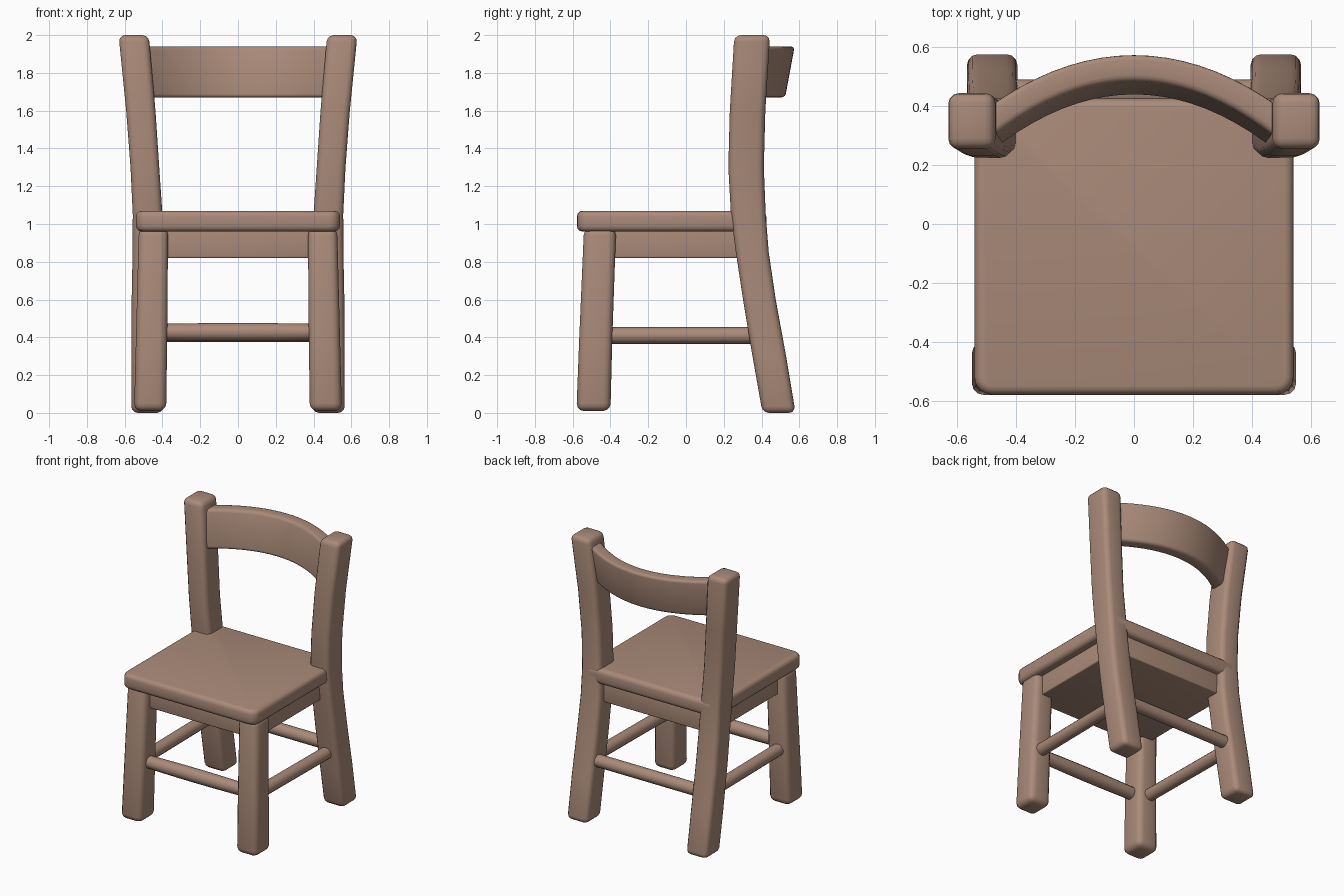
import bpy, bmesh, math
from mathutils import Vector

cube = bpy.data.objects.get("Cube")
if cube:
    bpy.data.objects.remove(cube, do_unlink=True)

wood = bpy.data.materials.new("warm_brown_wood")
wood.use_nodes = True
colour = (0.40, 0.255, 0.19, 1)
wood.diffuse_color = colour
bsdf = next(n for n in wood.node_tree.nodes if n.type == 'BSDF_PRINCIPLED')
bsdf.inputs["Base Color"].default_value = colour
bsdf.inputs["Roughness"].default_value = 0.8


def round_edges(bm, width, segments, test):
    edges = [e for e in bm.edges if e.is_manifold and test(e)]
    bmesh.ops.bevel(bm, geom=edges, offset=width, segments=segments,
                    profile=0.5, affect='EDGES', clamp_overlap=True)


def sharp(e):
    return e.calc_face_angle(0) > 0.65


def upright(e):
    d = e.verts[0].co - e.verts[1].co
    return abs(d.z) > 0.9 * d.length


def loft(name, rings, bevel, corner=0):
    """Skin a row of matching rings, cap the ends and soften the edges."""
    bm = bmesh.new()
    rows = [[bm.verts.new(p) for p in ring] for ring in rings]
    for a, b in zip(rows, rows[1:]):
        for i in range(len(a)):
            j = (i + 1) % len(a)
            bm.faces.new((a[i], a[j], b[j], b[i]))
    bm.faces.new(rows[0])
    bm.faces.new(rows[-1])
    bmesh.ops.recalc_face_normals(bm, faces=bm.faces)
    if corner:
        round_edges(bm, corner, 4, upright)
    if bevel:
        round_edges(bm, bevel, 3, sharp)
    bmesh.ops.recalc_face_normals(bm, faces=bm.faces)
    mesh = bpy.data.meshes.new(name)
    bm.to_mesh(mesh)
    bm.free()
    mesh.materials.append(wood)
    for p in mesh.polygons:
        p.use_smooth = True
    mesh.set_sharp_from_angle(angle=math.radians(40))
    obj = bpy.data.objects.new(name, mesh)
    bpy.context.collection.objects.link(obj)
    return obj


def rect(z, x0, x1, y0, y1, side=1):
    return [(side * x0, y0, z), (side * x1, y0, z), (side * x1, y1, z), (side * x0, y1, z)]


def rod(name, start, end, radius, bulge=0.0):
    a, b = Vector(start), Vector(end)
    u = (b - a).normalized()
    v = u.cross(Vector((0, 0, 1))).normalized()
    w = u.cross(v)
    rings = []
    for k in range(9):
        t = k / 8
        r = radius + bulge * math.sin(math.pi * t)
        rings.append([a.lerp(b, t) + r * (math.cos(q) * v + math.sin(q) * w)
                      for q in (math.tau * i / 12 for i in range(12))])
    return loft(name, rings, 0)


# Leg sections: z, inner x, outer x, front y, back y
front_leg = [(0.01, 0.38, 0.55, -0.58, -0.40),
             (0.4, 0.375, 0.54, -0.565, -0.39),
             (0.98, 0.37, 0.525, -0.54, -0.37)]
back_leg = [(0.0, 0.395, 0.565, 0.405, 0.58),
            (0.3, 0.395, 0.565, 0.352, 0.53),
            (0.6, 0.393, 0.563, 0.302, 0.475),
            (0.85, 0.393, 0.558, 0.264, 0.438),
            (1.05, 0.40, 0.557, 0.238, 0.422),
            (1.3, 0.417, 0.569, 0.224, 0.412),
            (1.6, 0.437, 0.592, 0.232, 0.42),
            (2.0, 0.472, 0.632, 0.256, 0.445)]
for side, word in ((1, "left"), (-1, "right")):
    loft("front_leg_" + word, [rect(*s, side) for s in front_leg], 0.04)
    loft("back_leg_" + word, [rect(*s, side) for s in back_leg], 0.035)
    rod("side_stretcher_" + word, (side * 0.465, -0.46, 0.41), (side * 0.475, 0.40, 0.41), 0.044)

# Seat board and the block beneath it
loft("seat", [rect(z, -0.54, 0.54, -0.578, 0.425) for z in (0.96, 1.07)], 0.03, 0.06)
loft("seat_apron", [rect(z, -0.475, 0.475, -0.48, 0.38) for z in (0.82, 0.98)], 0.008)

# Cross stretchers
rod("front_stretcher", (-0.43, -0.48, 0.428), (0.43, -0.48, 0.428), 0.043, 0.005)
rod("back_stretcher", (-0.45, 0.445, 0.42), (0.45, 0.445, 0.42), 0.044)

# Curved, reclined back rest
slat = []
for i in range(21):
    x = -0.52 + 0.052 * i
    y = 0.53 - 0.77 * x * x
    n = Vector((1.54 * x, 1)).normalized() * 0.045
    slat.append([(x - n.x, y - n.y - 0.05, 1.67), (x + n.x, y + n.y - 0.05, 1.67),
                 (x + n.x, y + n.y, 1.94), (x - n.x, y - n.y, 1.94)])
loft("back_rest", slat, 0.02)
